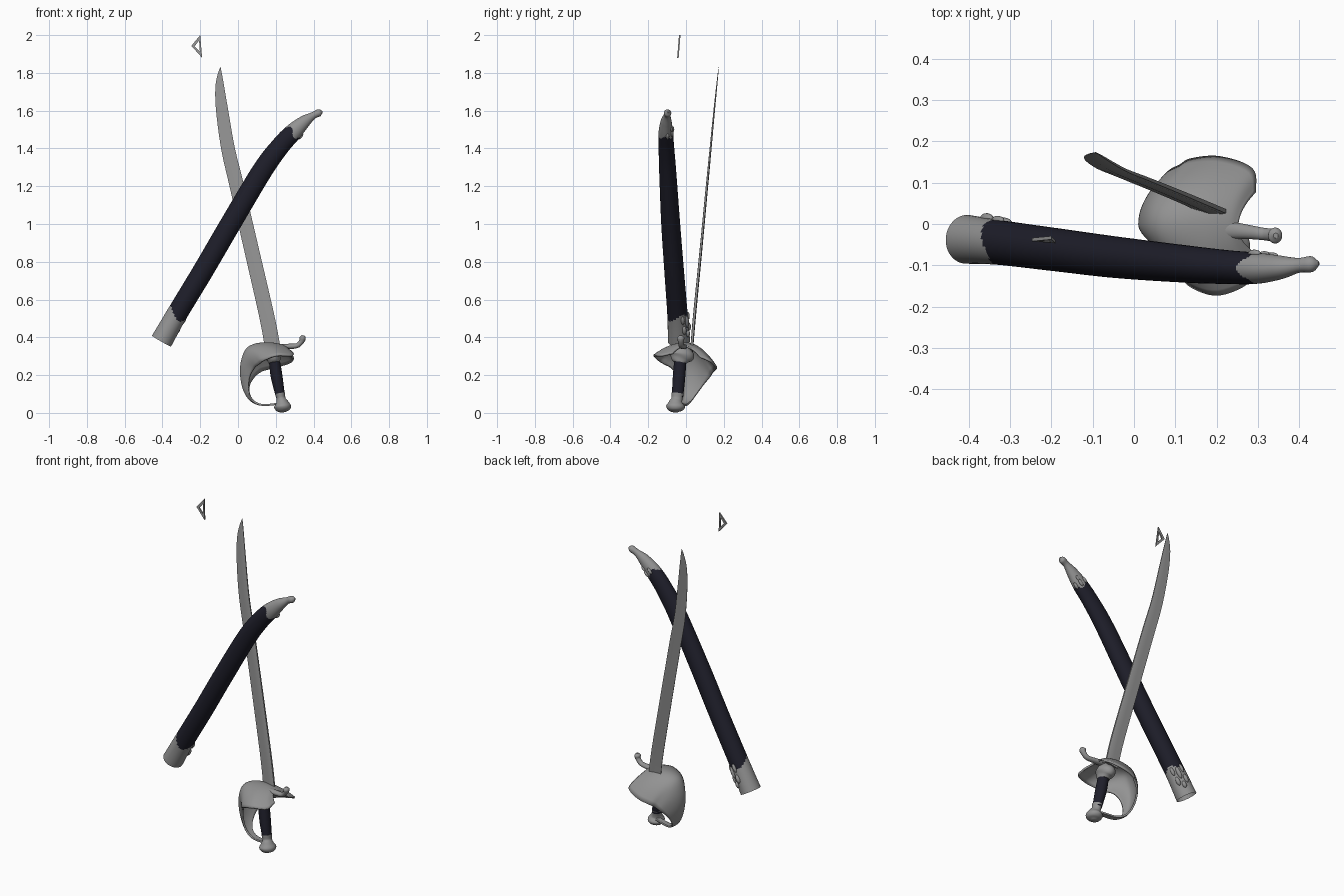
import bpy, bmesh, math
from mathutils import Vector, Matrix

if "Cube" in bpy.data.objects:
    bpy.data.objects.remove(bpy.data.objects["Cube"])


def material(name, rgb):
    m = bpy.data.materials.new(name)
    m.diffuse_color = (*rgb, 1)
    m.use_nodes = True
    m.node_tree.nodes["Principled BSDF"].inputs["Base Color"].default_value = m.diffuse_color
    return m


STEEL = material("grey steel", (0.29, 0.29, 0.29))
NAVY = material("dark navy leather", (0.013, 0.013, 0.023))


def spline(st, f):
    """Catmull-Rom value of a station table at fractional index f."""
    n = len(st) - 1
    i = min(int(f), n - 1)
    t = f - i
    p1, p2 = Vector(st[i]), Vector(st[i + 1])
    p0 = Vector(st[i - 1]) if i else p1 * 2 - p2
    p3 = Vector(st[i + 2]) if i + 2 <= n else p2 * 2 - p1
    return 0.5 * (p1 * 2 + (p2 - p0) * t + (p0 * 2 - p1 * 5 + p2 * 4 - p3) * t * t
                  + (p1 * 3 - p0 - p2 * 3 + p3) * t ** 3)


def surface(st, f, u, v):
    """Point on a loft; stations are (x, y, z, half width, half depth)."""
    n = len(st) - 1
    a, b = spline(st, max(f - .05, 0)), spline(st, min(f + .05, n))
    t = Vector((b - a)[:3]).normalized()
    w = Vector((0, 1, 0)).cross(t).normalized()
    c = spline(st, f)
    return Vector(c[:3]) + w * c[3] * u + t.cross(w) * c[4] * v


def finish(name, bm, mats, angle=40, recalc=True):
    if recalc:
        bmesh.ops.recalc_face_normals(bm, faces=bm.faces[:])
    me = bpy.data.meshes.new(name)
    bm.to_mesh(me)
    bm.free()
    for m in mats:
        me.materials.append(m)
    ob = bpy.data.objects.new(name, me)
    bpy.context.collection.objects.link(ob)
    bpy.context.view_layer.objects.active = ob
    ob.select_set(True)
    bpy.ops.object.shade_smooth_by_angle(angle=math.radians(angle))
    ob.select_set(False)
    return ob


def circle(n):
    return [(math.cos(2 * math.pi * i / n), math.sin(2 * math.pi * i / n)) for i in range(n)]


def loft(name, st, section, mats, steps=6, rule=None, hollow=0, angle=40):
    bm = bmesh.new()
    count = (len(st) - 1) * steps
    rings = [[bm.verts.new(surface(st, k / steps, u, v)) for u, v in section]
             for k in range(count + 1)]
    m = len(section)
    for k in range(count):
        for i in range(m):
            j = (i + 1) % m
            f = bm.faces.new((rings[k][i], rings[k][j], rings[k + 1][j], rings[k + 1][i]))
            if rule:
                f.material_index = rule((k + .5) / steps, 2 * math.pi * (i + .5) / m)
    cap = bm.faces.new(rings[0][::-1])
    bm.faces.new(rings[-1])
    bmesh.ops.recalc_face_normals(bm, faces=bm.faces[:])
    if hollow:
        bmesh.ops.inset_individual(bm, faces=[cap], thickness=.01)
        axis = (Vector(st[1][:3]) - Vector(st[0][:3])).normalized()
        bmesh.ops.translate(bm, verts=cap.verts[:], vec=axis * hollow)
    return finish(name, bm, mats, angle, recalc=False)


# Curved blade, sharp on the left, thick spine on the right
blade = [(.186, .031, .33, .041, .008), (.155, .045, .50, .040, .008),
         (.075, .079, .85, .039, .007), (-.006, .112, 1.2, .038, .006),
         (-.053, .131, 1.4, .036, .005), (-.084, .150, 1.6, .032, .004),
         (-.096, .162, 1.72, .024, .003), (-.096, .169, 1.79, .012, .002),
         (-.093, .173, 1.83, .001, .001)]
wedge = [(1, .4), (.8, .75), (0, .8), (-1, .75), (-1, .45), (0, -1), (.8, -1.1), (1, -.9)]
loft("blade", blade, wedge, [STEEL], 6, angle=35)

# Ferrule, grip and pommel along one bent axis
loft("grip_ferrule", [(.18, -.02, .345, .04, .04), (.185, -.022, .308, .048, .066),
                      (.19, -.028, .282, .035, .052), (.192, -.03, .266, .031, .035)],
     circle(28), [STEEL])
loft("grip", [(.192, -.03, .28, .029, .032), (.205, -.037, .19, .031, .033),
              (.225, -.045, .085, .024, .030)], circle(28), [NAVY], 8)
loft("pommel", [(.223, -.045, .102, .027, .033), (.228, -.048, .075, .024, .029),
                (.233, -.053, .055, .033, .037), (.236, -.055, .034, .045, .050),
                (.237, -.056, .014, .036, .038), (.238, -.056, .003, .012, .012)],
     circle(28), [STEEL])

# Quillon curling up to a rounded end
loft("quillon", [(.20, -.012, .352, .014, .025), (.265, -.018, .352, .014, .018),
                 (.312, -.024, .356, .013, .015), (.336, -.027, .378, .014, .016),
                 (.342, -.028, .398, .017, .019), (.343, -.028, .411, .006, .006)],
     circle(20), [STEEL])

# Shell guard: heart-shaped bowl that narrows into the knuckle bow
# columns: x, z, y, reach to -y, reach to +y, edge shift in x, drop at -y, drop at +y
guard = [(.250, .350, -.010, .060, .085, .042, .035, .055),
         (.225, .360, -.008, .125, .140, .060, .058, .090),
         (.170, .368, -.002, .168, .162, .038, .065, .125),
         (.100, .364, 0, .150, .155, .040, .085, .138),
         (.048, .338, 0, .115, .140, .065, .080, .125),
         (.021, .275, 0, .072, .125, .065, .040, .085),
         (.016, .200, 0, .042, .092, .045, .015, .050),
         (.033, .120, 0, .026, .055, .025, .005, .020),
         (.070, .065, -.005, .018, .030, .010, 0, .005),
         (.130, .042, -.015, .016, .018, 0, 0, 0),
         (.215, .048, -.035, .015, .015, 0, 0, 0)]
bm = bmesh.new()
rows = []
for k in range((len(guard) - 1) * 6 + 1):
    x, z, y, wn, wp, dx, dn, dp = spline(guard, k / 6)
    row = []
    for i in range(25):
        v = i / 12 - 1
        q = v * v
        row.append(bm.verts.new((x + dx * q, y + v * (wp if v > 0 else wn),
                                 z - (dp if v > 0 else dn) * q)))
    rows.append(row)
for r, s in zip(rows, rows[1:]):
    for i in range(24):
        bm.faces.new((r[i], r[i + 1], s[i + 1], s[i]))
ob = finish("shell_guard", bm, [STEEL])
mod = ob.modifiers.new("thickness", 'SOLIDIFY')
mod.thickness = .01
mod.offset = 0

# Scabbard: leather body with scalloped metal throat and tip
scabbard = [(-.405, -.037, .38, .058, .059), (-.325, -.045, .52, .055, .054),
            (-.183, -.063, .755, .055, .052), (-.040, -.081, 1.0, .055, .050),
            (.127, -.097, 1.28, .054, .045), (.222, -.104, 1.41, .050, .041),
            (.293, -.107, 1.487, .046, .038), (.352, -.105, 1.542, .033, .029),
            (.398, -.10, 1.574, .019, .018), (.430, -.097, 1.589, .019, .019),
            (.447, -.095, 1.594, .005, .005)]


def leather(f, ang):
    low = 1.0 + .09 * math.cos(2 * (ang - 3.6))
    high = 5.95 + .15 * math.cos(3 * ang)
    return 1 if low < f < high else 0


loft("scabbard", scabbard, circle(40), [STEEL, NAVY], 20, leather, hollow=.15)


# Raised leaf ornaments on the metal fittings
def leaves(name, spots):
    bm = bmesh.new()
    for f, deg, length, width in spots:
        a = math.radians(deg)
        p = surface(scabbard, f, math.cos(a), math.sin(a))
        t = surface(scabbard, f + .1, 0, 0) - surface(scabbard, f - .1, 0, 0)
        mat = Matrix.Translation(p) @ t.to_track_quat('Z', 'Y').to_matrix().to_4x4() \
            @ Matrix.Diagonal((width, width, length, 1))
        bmesh.ops.create_uvsphere(bm, u_segments=12, v_segments=8, radius=1, matrix=mat)
    finish(name, bm, [STEEL])


leaves("throat_ornament", [(.85, 60, .035, .012), (.6, 35, .025, .012), (.6, 85, .025, .012),
                           (.95, 30, .025, .010), (.95, 90, .025, .010), (.4, 60, .02, .012)])
leaves("tip_ornament", [(6.1, 60, .022, .009), (6.1, 15, .020, .009),
                        (6.1, 105, .020, .009), (6.45, 60, .018, .008)])

# Small loose triangular frame above the blade
outer = [(-.200, 2.0), (-.247, 1.943), (-.190, 1.88)]
inner = [(-.206, 1.972), (-.229, 1.941), (-.202, 1.912)]
bm = bmesh.new()
loops = [[bm.verts.new((x, -.038 + (z - 1.94) * .08 + side, z)) for x, z in pts]
         for pts, side in ((outer, -.004), (inner, -.004), (inner, .004), (outer, .004))]
for k in range(4):
    a, b = loops[k], loops[(k + 1) % 4]
    for i in range(3):
        j = (i + 1) % 3
        bm.faces.new((a[i], a[j], b[j], b[i]))
finish("triangle_frame", bm, [STEEL], 30)
